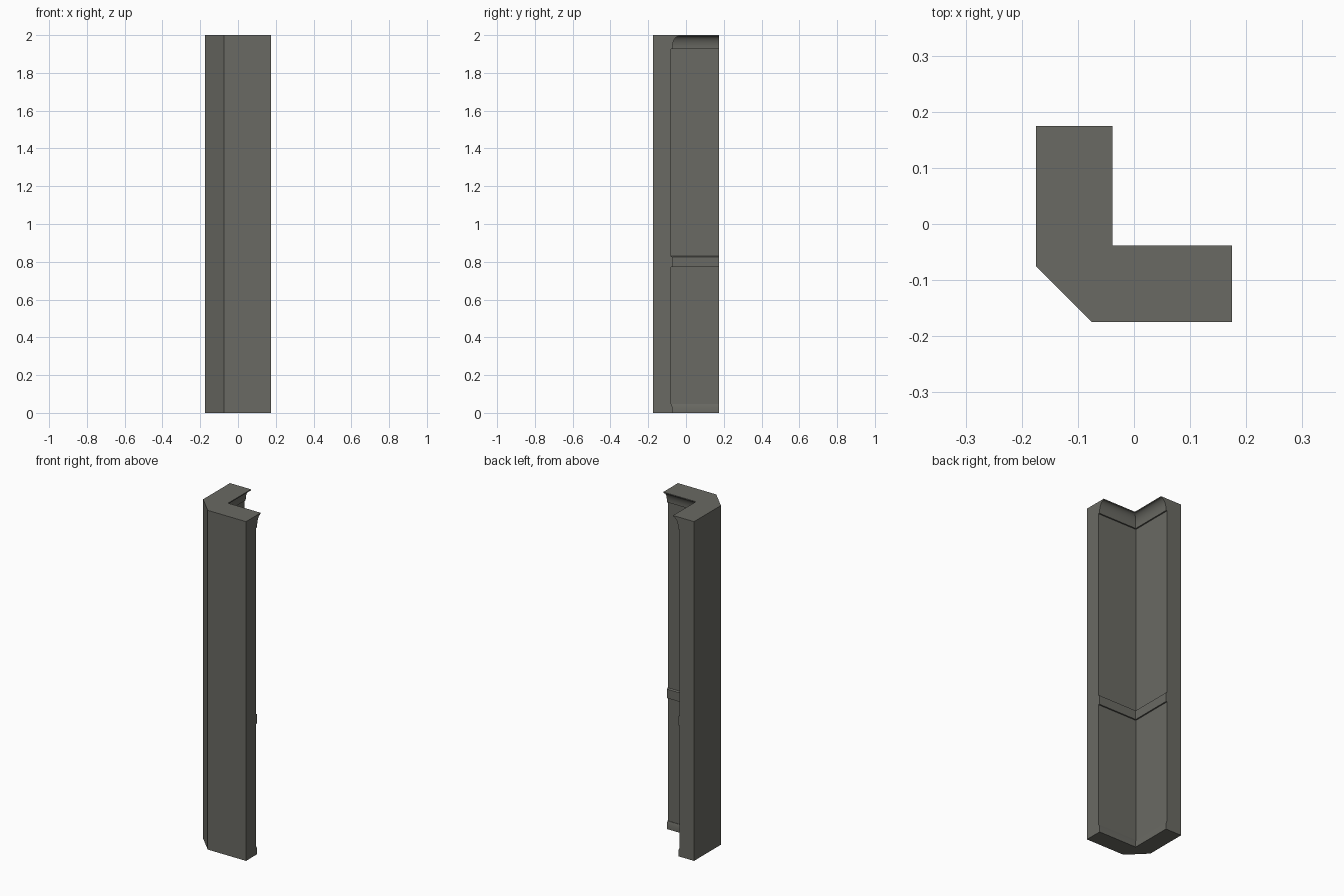
import bpy, bmesh, math

if "Cube" in bpy.data.objects:
    bpy.data.objects.remove(bpy.data.objects["Cube"])

H = 0.175      # half width of the footprint, also the outer wall plane
CH = 0.075     # where the outer chamfer starts
WALL, TRIM, LIP = -0.08, -0.072, -0.038

# Inner wall profile as (offset, height): skirting, rail, cornice
profile = [(TRIM, 0), (TRIM, 0.03), (WALL + 0.003, 0.046), (WALL, 0.046),
           (WALL, 0.772), (TRIM, 0.772), (TRIM, 0.825), (WALL, 0.83),
           (WALL, 1.927), (TRIM, 1.927)]
STEPS = 10
for i in range(STEPS + 1):   # concave cornice cove
    a = math.pi / 2 * i / STEPS
    profile.append((LIP - (LIP - TRIM) * math.cos(a), 1.933 + 0.061 * math.sin(a)))
profile.append((LIP, 2.0))

bm = bmesh.new()

# Inner faces: profile swept along the two arms with a mitred corner
end_a = [bm.verts.new((p, H, z)) for p, z in profile]
mitre = [bm.verts.new((p, p, z)) for p, z in profile]
end_b = [bm.verts.new((H, p, z)) for p, z in profile]
for c0, c1 in ((end_a, mitre), (mitre, end_b)):
    for i in range(len(profile) - 1):
        bm.faces.new((c0[i], c1[i], c1[i + 1], c0[i + 1]))

# Outer faces with the chamfered corner
outer = [[bm.verts.new((x, y, z)) for z in (0, 2)]
         for x, y in ((H, -H), (-CH, -H), (-H, -CH), (-H, H))]
for c0, c1 in zip(outer, outer[1:]):
    bm.faces.new((c0[0], c1[0], c1[1], c0[1]))

# Arm ends, top and bottom
bm.faces.new(end_a + outer[3][::-1])
bm.faces.new(end_b + outer[0][::-1])
for k, e in ((0, 0), (1, -1)):
    bm.faces.new([end_a[e], mitre[e], end_b[e]] + [c[k] for c in outer])
bmesh.ops.recalc_face_normals(bm, faces=bm.faces[:])

mesh = bpy.data.meshes.new("corner_wall")
bm.to_mesh(mesh)
bm.free()
wall = bpy.data.objects.new("corner_wall", mesh)
bpy.context.collection.objects.link(wall)

mat = bpy.data.materials.new("warm_grey")
mat.diffuse_color = (0.143, 0.143, 0.125, 1)
mat.use_nodes = True
mat.node_tree.nodes["Principled BSDF"].inputs["Base Color"].default_value = mat.diffuse_color
mesh.materials.append(mat)

# Smooth only the cove
bpy.context.view_layer.objects.active = wall
wall.select_set(True)
bpy.ops.object.shade_smooth_by_angle(angle=math.radians(25))
